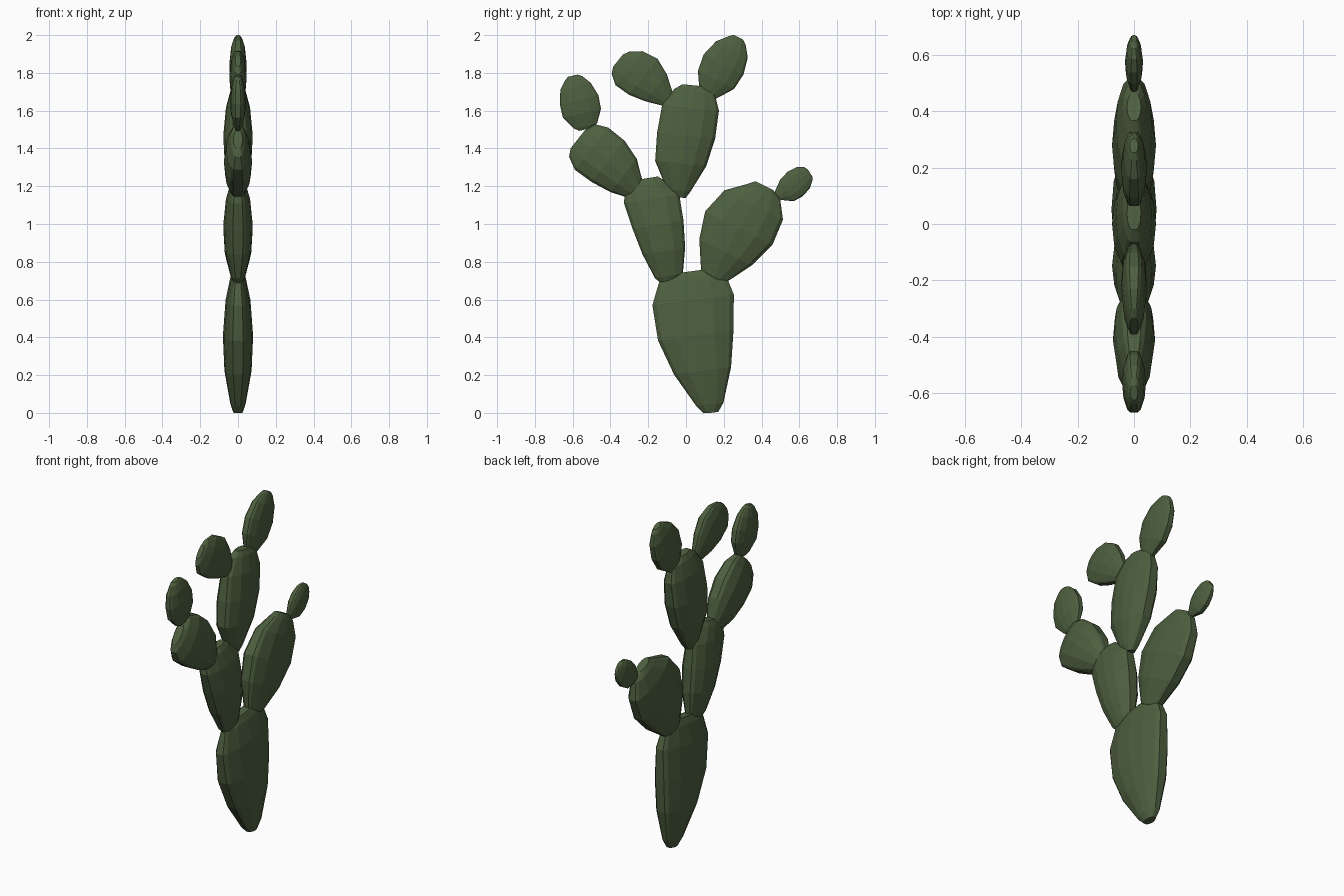
import bpy, bmesh
from mathutils import Vector

if "Cube" in bpy.data.objects:
    bpy.data.objects.remove(bpy.data.objects["Cube"])

green = bpy.data.materials.new("cactus_green")
green.diffuse_color = (0.075, 0.115, 0.05, 1)
green.use_nodes = True
green.node_tree.nodes["Principled BSDF"].inputs["Base Color"].default_value = green.diffuse_color

# Flattened pad cross-section: (position across width, share of thickness)
HALF = [(1, .35), (.9, .58), (.5, .9), (0, 1), (-.5, .9), (-.9, .58), (-1, .35)]
SECTION = HALF + [(u, -x) for u, x in reversed(HALF)]
STATIONS = (0, .06, .3, .55, .8, .95, 1)
THICKNESS = (.3, .5, .9, 1, .82, .52, .32)


def pad(name, base, tip, left, right, thick):
    """Loft a pad in the YZ plane; left/right are half widths along its axis."""
    base, tip = Vector((0, *base)), Vector((0, *tip))
    d = (tip - base).normalized()
    side = Vector((0, d.z, -d.y))
    left = [left[0] * .55, *left, left[-1] * .55]
    right = [right[0] * .55, *right, right[-1] * .55]
    bm = bmesh.new()
    rings = []
    for t, l, r, k in zip(STATIONS, left, right, THICKNESS):
        mid = base.lerp(tip, t) + side * (r - l) / 2
        ring = []
        for u, x in SECTION:
            p = mid + side * u * (l + r) / 2
            p.x = x * k * thick
            p.z = max(p.z, 0)
            ring.append(bm.verts.new(p))
        rings.append(ring)
    n = len(SECTION)
    for a, b in zip(rings, rings[1:]):
        for i in range(n):
            j = (i + 1) % n
            bm.faces.new((a[i], a[j], b[j], b[i]))
    bm.faces.new(rings[0])
    bm.faces.new(rings[-1])
    bmesh.ops.recalc_face_normals(bm, faces=bm.faces)
    me = bpy.data.meshes.new(name)
    bm.to_mesh(me)
    bm.free()
    me.materials.append(green)
    bpy.context.collection.objects.link(bpy.data.objects.new(name, me))


# Trunk and large branching pads
pad("trunk_pad", (.13, 0), (.03, .75),
    (.07, .165, .225, .23, .18), (.075, .14, .178, .205, .175), .08)
pad("left_lower_pad", (-.10, .69), (-.19, 1.245),
    (.06, .105, .135, .158, .14), (.09, .124, .138, .138, .075), .078)
pad("left_middle_pad", (-.235, 1.165), (-.58, 1.44),
    (.06, .1, .12, .125, .09), (.045, .125, .16, .16, .13), .075)
pad("centre_upper_pad", (-.03, 1.14), (.03, 1.735),
    (.075, .152, .157, .145, .09), (.05, .12, .152, .157, .125), .078)
pad("right_pad", (.14, .69), (.40, 1.21),
    (.085, .165, .203, .162, .065), (.065, .145, .195, .185, .125), .078)

# Small end pads
pad("left_end_pad", (-.535, 1.5), (-.60, 1.785),
    (.055, .1, .1, .08, .045), (.07, .107, .11, .085, .05), .042)
pad("top_left_pad", (-.085, 1.645), (-.36, 1.865),
    (.04, .078, .105, .11, .075), (.05, .105, .138, .12, .075), .046)
pad("top_right_pad", (.11, 1.665), (.275, 1.99),
    (.055, .108, .12, .093, .045), (.045, .106, .116, .095, .055), .046)
pad("right_end_pad", (.475, 1.15), (.66, 1.265),
    (.025, .06, .074, .07, .05), (.035, .075, .078, .062, .035), .032)
